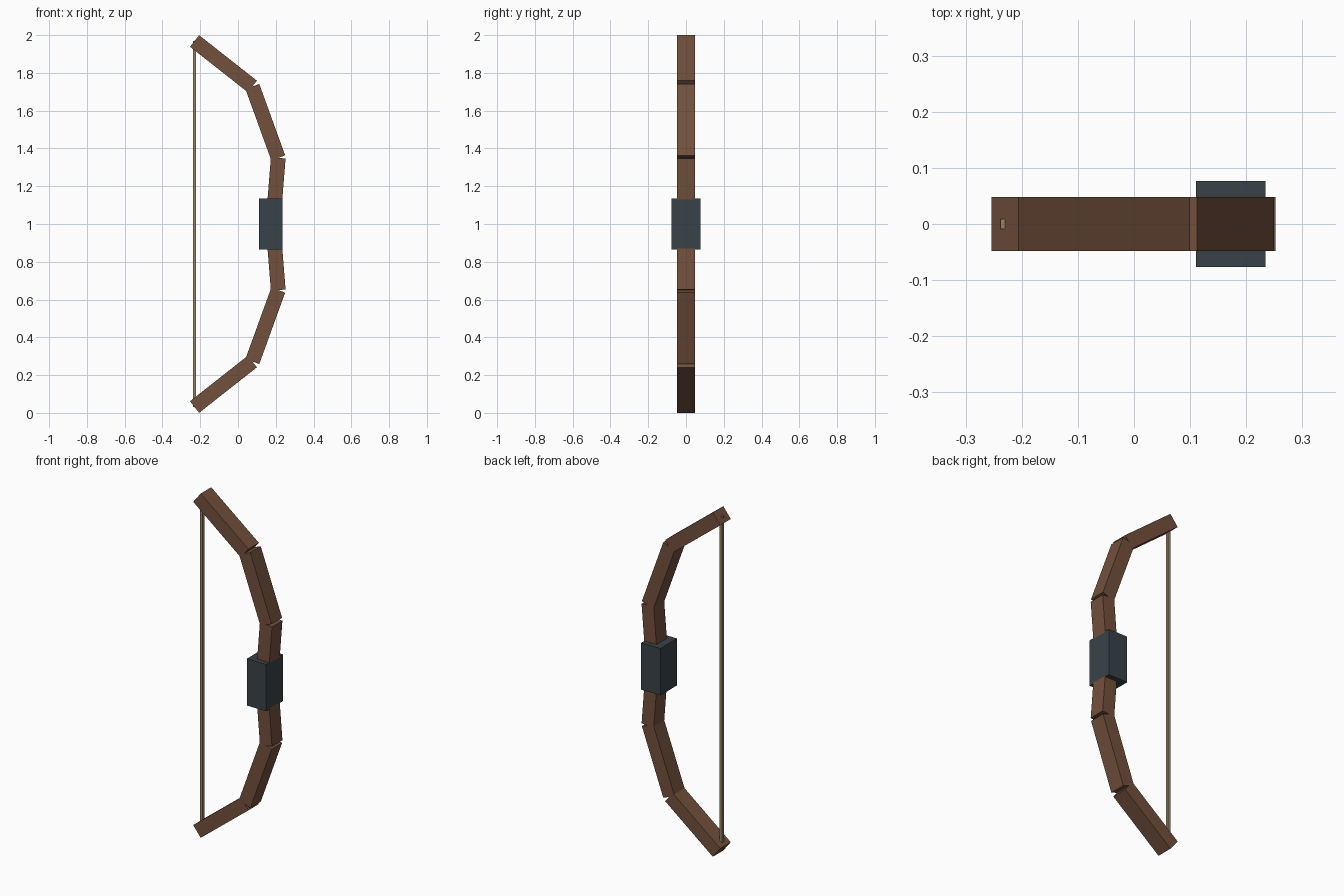
import bpy
from mathutils import Vector

if "Cube" in bpy.data.objects:
    bpy.data.objects.remove(bpy.data.objects["Cube"])


def material(name, color):
    m = bpy.data.materials.new(name)
    m.diffuse_color = (*color, 1)
    m.use_nodes = True
    m.node_tree.nodes["Principled BSDF"].inputs["Base Color"].default_value = m.diffuse_color
    return m


wood = material("wood", (0.17, 0.08, 0.045))
wrap = material("dark_wrap", (0.04, 0.055, 0.065))
cord = material("cord", (0.30, 0.23, 0.13))


def box(name, a, b, width, depth, mat):
    """Square-ended bar running from a to b, both given as (x, z)."""
    a, b = Vector((a[0], 0, a[1])), Vector((b[0], 0, b[1]))
    d = b - a
    bpy.ops.mesh.primitive_cube_add(size=1)
    o = bpy.context.object
    o.name = name
    o.location = (a + b) / 2
    # the bar's local z follows the limb, local y stays on world y
    o.rotation_euler = (0, Vector((0, 0, 1)).angle(d) * (1 if d.x >= 0 else -1), 0)
    o.scale = (width, depth, d.length)
    o.data.materials.append(mat)
    return o


# Limb centre line from the grip out to the tip
path = [(0.185, 1.0), (0.213, 1.35), (0.076, 1.728), (-0.23, 1.969)]
names = ["inner_limb", "middle_limb", "outer_limb"]

# Upper limb and its mirror below z = 1
for side in ("upper", "lower"):
    pts = path if side == "upper" else [(x, 2 - z) for x, z in path]
    for name, a, b in zip(names, pts, pts[1:]):
        box(f"{side}_{name}", a, b, 0.078, 0.096, wood)

# Grip block
box("grip", (0.1725, 0.864), (0.1725, 1.136), 0.124, 0.153, wrap)

# Bowstring between the two tips
box("bowstring", (-0.23, 0.031), (-0.23, 1.969), 0.016, 0.018, cord)
